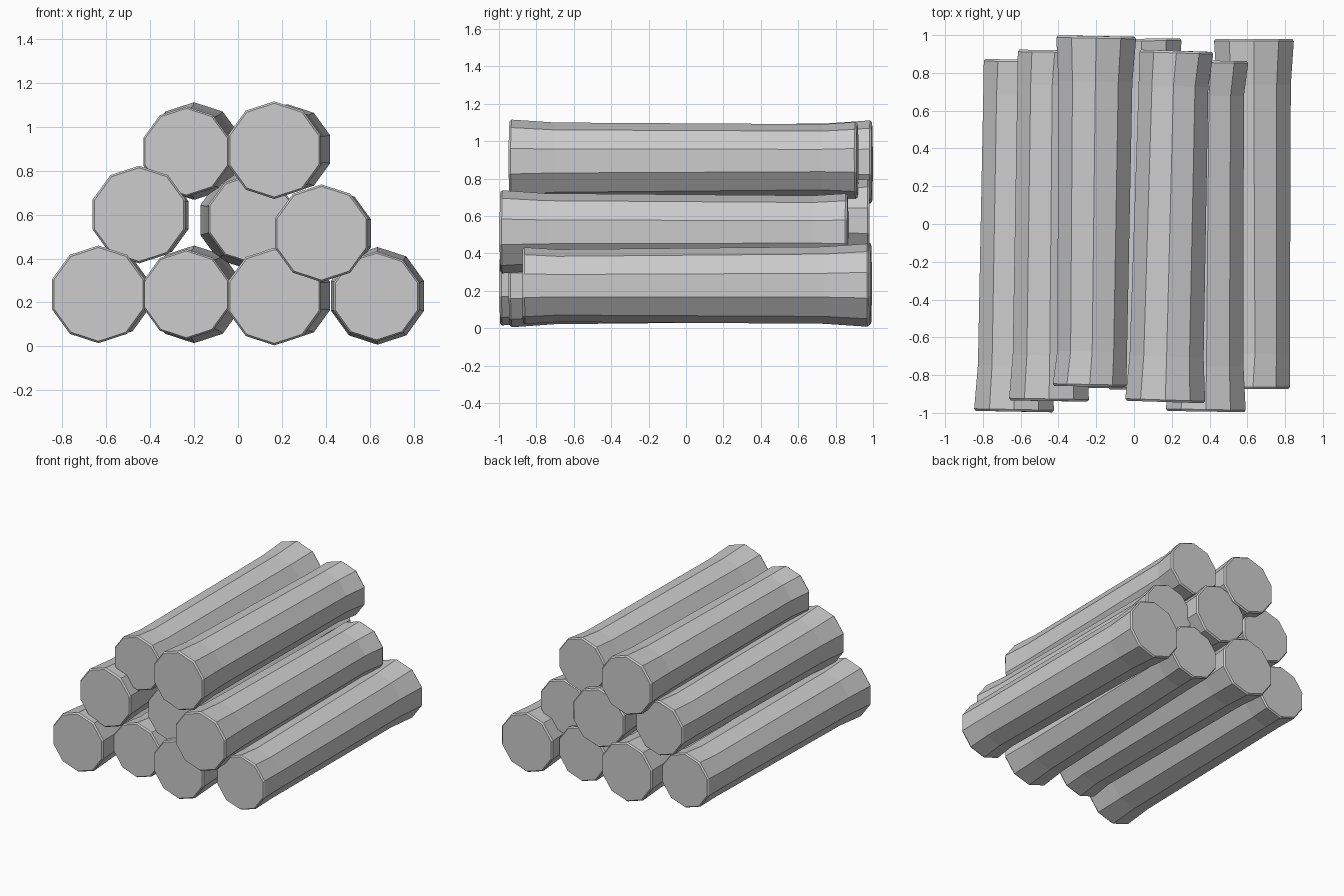
import bpy, bmesh
from math import cos, sin, pi
from mathutils import Vector

if "Cube" in bpy.data.objects:
    bpy.data.objects.remove(bpy.data.objects["Cube"])

SIDES = 10
# log profile: (fraction along axis, radius, sideways bow) from wide end to narrow end
PROFILE = [(0.0, 0.213, 0), (0.006, 0.222, 0), (0.13, 0.206, 0),
           (0.90, 0.194, -0.010), (0.994, 0.205, 0), (1.0, 0.197, 0)]


def make_log(name, wide, narrow):
    """Ten-sided log with flared, bevelled ends running between two points."""
    a, b = Vector(wide), Vector(narrow)
    axis = (b - a).normalized()
    side = axis.cross(Vector((0, 0, 1))).normalized()
    up = side.cross(axis)
    bm = bmesh.new()
    rings = []
    for t, r, bow in PROFILE:
        c = a.lerp(b, t) + side * bow
        rings.append([bm.verts.new(c + r * (side * sin(2 * pi * i / SIDES) + up * cos(2 * pi * i / SIDES)))
                      for i in range(SIDES)])
    for r0, r1 in zip(rings, rings[1:]):
        for i in range(SIDES):
            j = (i + 1) % SIDES
            bm.faces.new((r0[i], r0[j], r1[j], r1[i]))
    bm.faces.new(rings[0])
    bm.faces.new(rings[-1])
    bmesh.ops.recalc_face_normals(bm, faces=bm.faces)
    mesh = bpy.data.meshes.new(name)
    bm.to_mesh(mesh)
    bm.free()
    bpy.context.collection.objects.link(bpy.data.objects.new(name, mesh))


# bottom row
make_log("log_bottom_1", (-0.635, -0.993, 0.237), (-0.60, 0.87, 0.235))
make_log("log_bottom_2", (-0.20, 0.99, 0.237), (-0.235, -0.867, 0.237))
make_log("log_bottom_3", (0.165, -0.942, 0.227), (0.225, 0.915, 0.23))
make_log("log_bottom_4", (0.635, 0.98, 0.230), (0.63, -0.873, 0.227))
# middle row
make_log("log_middle_1", (-0.45, -0.937, 0.60), (-0.42, 0.92, 0.597))
make_log("log_middle_2", (0.04, 0.98, 0.575), (0.06, -0.875, 0.58))
make_log("log_middle_3", (0.38, -0.993, 0.515), (0.41, 0.865, 0.515))
# top row
make_log("log_top_1", (-0.20, 0.995, 0.889), (-0.235, -0.86, 0.886))
make_log("log_top_2", (0.165, -0.942, 0.893), (0.225, 0.917, 0.897))
